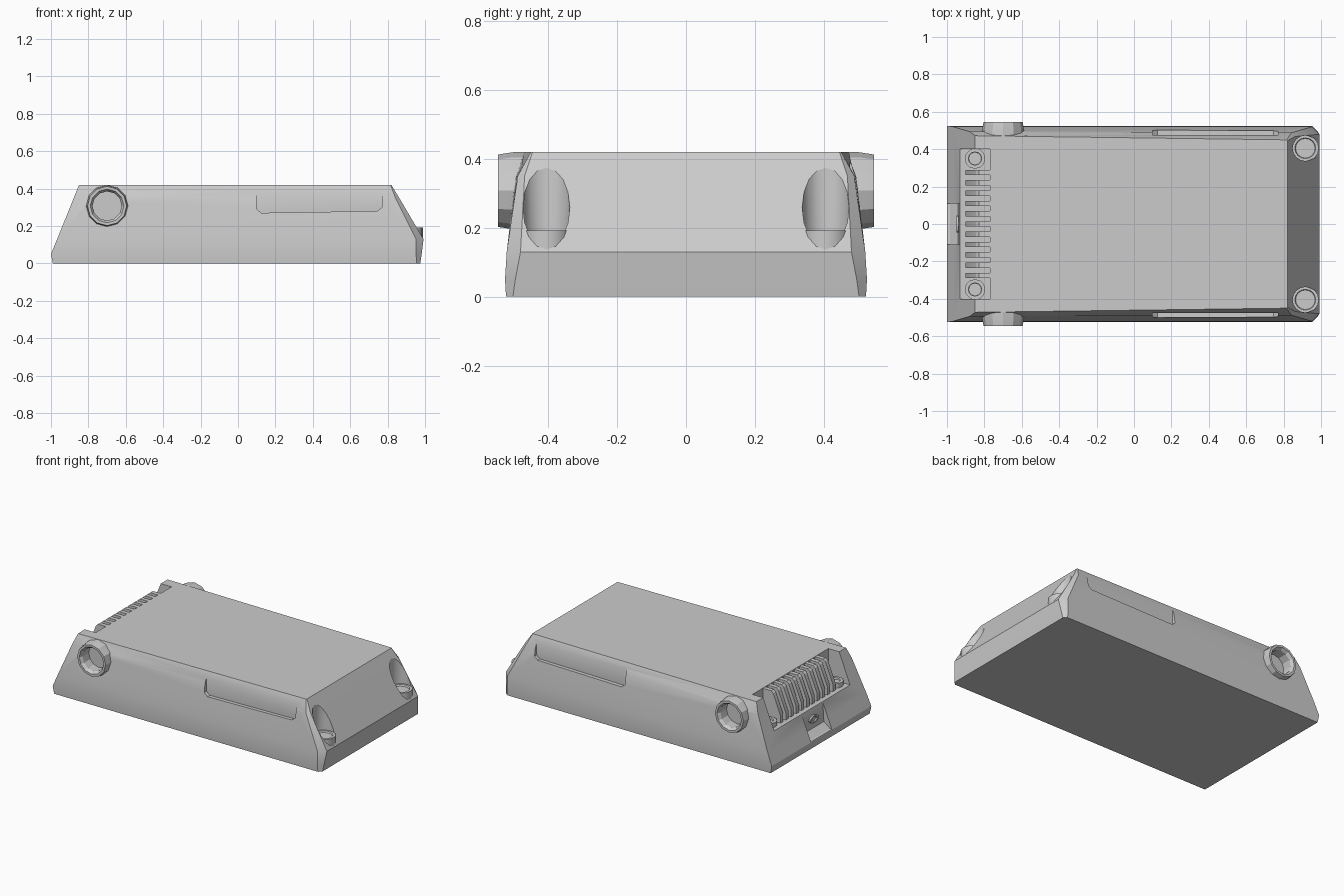
import bpy, bmesh, math
from mathutils import Matrix

if "Cube" in bpy.data.objects:
    bpy.data.objects.remove(bpy.data.objects["Cube"], do_unlink=True)

grey = bpy.data.materials.new("plain_grey")
grey.use_nodes = True
grey.diffuse_color = (0.6, 0.6, 0.6, 1)
grey.node_tree.nodes["Principled BSDF"].inputs["Base Color"].default_value = (0.6, 0.6, 0.6, 1)


def finish(name, bm):
    bmesh.ops.remove_doubles(bm, verts=bm.verts, dist=1e-5)
    bmesh.ops.recalc_face_normals(bm, faces=bm.faces)
    mesh = bpy.data.meshes.new(name)
    bm.to_mesh(mesh)
    bm.free()
    mesh.materials.append(grey)
    ob = bpy.data.objects.new(name, mesh)
    bpy.context.collection.objects.link(ob)
    return ob


def loft(name, rings):
    """Closed skin through rings of equal length, capped at both ends."""
    bm = bmesh.new()
    rows = [[bm.verts.new(p) for p in ring] for ring in rings]
    n = len(rows[0])
    for a, b in zip(rows, rows[1:]):
        for i in range(n):
            j = (i + 1) % n
            bm.faces.new((a[i], a[j], b[j], b[i]))
    bm.faces.new(rows[0])
    bm.faces.new(rows[-1])
    return finish(name, bm)


def prism(name, profile, y0, y1):
    """Extrude an (x, z) profile along y."""
    return loft(name, [[(x, y, z) for x, z in profile] for y in (y0, y1)])


def lathe(name, profile, sides, matrix):
    """Turn a (radius, height) profile about local z."""
    bm = bmesh.new()
    verts = [bm.verts.new((r, 0, h)) for r, h in profile]
    edges = [bm.edges.new(p) for p in zip(verts, verts[1:])]
    bmesh.ops.spin(bm, geom=verts + edges, cent=(0, 0, 0), axis=(0, 0, 1),
                   angle=math.tau, steps=sides, use_merge=True)
    bm.transform(matrix)
    return finish(name, bm)


def cut(target, cutter):
    cutter.hide_render = True
    mod = target.modifiers.new("cut", "BOOLEAN")
    mod.operation = "DIFFERENCE"
    mod.solver = "EXACT"
    mod.object = cutter
    bpy.context.view_layer.objects.active = target
    bpy.ops.object.modifier_apply(modifier=mod.name)
    bpy.data.objects.remove(cutter, do_unlink=True)


# Hull: levels of height, left end, right end, half width at each end, corner chamfer
levels = [(0, -0.99, 0.975, 0.522, 0.522, 0.02), (0.05, -1, 0.982, 0.525, 0.525, 0.03),
          (0.13, -0.967, 0.992, 0.52, 0.52, 0.04), (0.35, -0.878, 0.862, 0.494, 0.488, 0.02),
          (0.42, -0.85, 0.82, 0.472, 0.45, 0.005)]
rings = []
for z, xl, xr, yl, yr, c in levels:
    half = [(xr, yr - c), (xr - c, yr), (xl, yl)]
    rings.append([(x, y, z) for x, y in half] + [(x, -y, z) for x, y in reversed(half)])
hull = loft("hull", rings)

# Vent bay and the port notch in the sloping end
cut(hull, prism("bay_cutter", [(-1.1, 0.22), (-0.77, 0.22), (-0.77, 0.5), (-1.1, 0.5)], -0.4, 0.4))
cut(hull, prism("port_cutter", [(-1.1, 0.04), (-0.985, 0.055), (-0.94, 0.09),
                                (-0.93, 0.26), (-1.1, 0.26)], -0.11, 0.11))

for s, side in ((-1, "right"), (1, "left")):
    # Long side slot with chamfered lower corners
    slot = [(0.10, 0.45), (0.10, 0.29), (0.125, 0.27), (0.745, 0.28), (0.77, 0.30), (0.77, 0.45)]
    cut(hull, prism("slot_cutter", slot, s * 0.475, s * 0.7))

    # Round side socket
    place = Matrix.Translation((-0.7, 0, 0.307)) @ Matrix.Rotation(-s * math.pi / 2, 4, "X")
    cut(hull, lathe("socket_cutter", [(0, 0.44), (0.095, 0.44), (0.095, 0.6), (0, 0.6)], 12, place))
    lathe(side + "_socket", [(0, 0.43), (0.112, 0.43), (0.112, 0.5), (0.105, 0.545), (0.09, 0.545),
                             (0.078, 0.525), (0.078, 0.462), (0, 0.462)], 12, place)

    # Corner bolt pocket with its seat
    place = Matrix.Translation((0.916, s * 0.405, 0))
    cut(hull, lathe("pocket_cutter", [(0, 0.18), (0.068, 0.18), (0.068, 0.6), (0, 0.6)], 16, place))
    lathe(side + "_bolt_seat", [(0, 0.1), (0.072, 0.1), (0.072, 0.192), (0.056, 0.192),
                                (0.052, 0.182), (0, 0.182)], 16, place)

    # Bolt at each end of the vent bay
    place = Matrix.Translation((-0.85, s * 0.35, 0))
    lathe(side + "_vent_bolt", [(0, 0.2), (0.055, 0.2), (0.055, 0.25), (0.036, 0.25),
                                (0.034, 0.24), (0, 0.24)], 12, place)

# Cooling fins, sloped like the end of the hull
fin = [(-0.9, 0.21), (-0.9, 0.27), (-0.845, 0.405), (-0.83, 0.418), (-0.765, 0.418), (-0.765, 0.21)]
for i in range(11):
    y = (i - 5) * 0.055
    prism("cooling_fin_%d" % (i + 1), fin, y - 0.014, y + 0.014)

# Small connector inside the port notch
lathe("port_connector", [(0, 0), (0.025, 0), (0.025, 0.012), (0.016, 0.012), (0.014, 0.004), (0, 0.004)], 12,
      Matrix.Translation((-0.937, 0, 0.15)) @ Matrix.Rotation(-math.pi / 2, 4, "Y")
      @ Matrix.Diagonal((1, 1.8, 1, 1)))

# Smooth shading with crisp edges
for ob in bpy.context.view_layer.objects:
    ob.select_set(ob.type == "MESH" and grey.name in ob.data.materials)
bpy.context.view_layer.objects.active = hull
bpy.ops.object.shade_smooth_by_angle(angle=math.radians(25))
